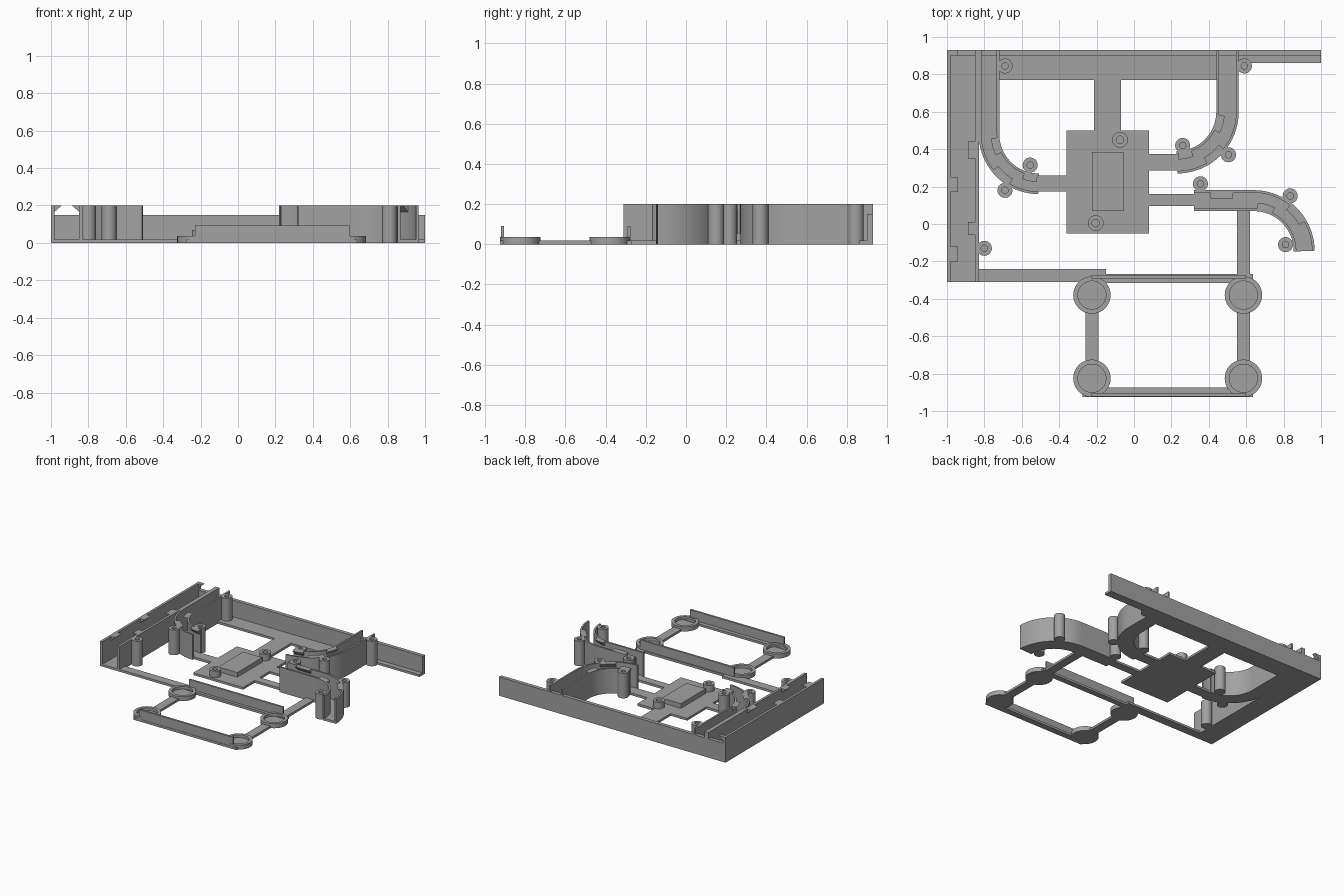
import bpy, bmesh, math
from mathutils import Vector

cube = bpy.data.objects.get("Cube")
if cube:
    bpy.data.objects.remove(cube, do_unlink=True)

grey = bpy.data.materials.new("plain grey")
grey.use_nodes = True
grey.diffuse_color = (0.36, 0.36, 0.36, 1)
grey.node_tree.nodes["Principled BSDF"].inputs["Base Color"].default_value = grey.diffuse_color

FLOOR, TALL, CATCH = 0.018, 0.2, 0.15


def finish(name, bm, smooth=False):
    bmesh.ops.recalc_face_normals(bm, faces=bm.faces)
    mesh = bpy.data.meshes.new(name)
    bm.to_mesh(mesh)
    bm.free()
    mesh.materials.append(grey)
    obj = bpy.data.objects.new(name, mesh)
    bpy.context.collection.objects.link(obj)
    if smooth:
        bpy.ops.object.select_all(action='DESELECT')
        obj.select_set(True)
        bpy.context.view_layer.objects.active = obj
        bpy.ops.object.shade_smooth_by_angle(angle=math.radians(30))
    return obj


def box(name, x0, x1, y0, y1, z1=FLOOR, z0=0):
    bm = bmesh.new()
    bmesh.ops.create_cube(bm, size=1)
    for v in bm.verts:
        v.co = ((x0, x1)[v.co.x > 0], (y0, y1)[v.co.y > 0], (z0, z1)[v.co.z > 0])
    return finish(name, bm)


def arc(cx, cy, r, a0, a1, steps=20):
    angles = [math.radians(a0 + (a1 - a0) * i / steps) for i in range(steps + 1)]
    return [(cx + r * math.cos(a), cy + r * math.sin(a)) for a in angles]


def sweep(name, path, profile):
    """Sweep a closed (left offset, height) profile along a flat path."""
    pts = [Vector(p) for p in path]
    bm = bmesh.new()
    rings = []
    for i, p in enumerate(pts):
        d = (pts[min(i + 1, len(pts) - 1)] - pts[max(i - 1, 0)]).normalized()
        n = Vector((-d.y, d.x))
        rings.append([bm.verts.new((*(p + n * u), z)) for u, z in profile])
    count = len(profile)
    for a, b in zip(rings, rings[1:]):
        for j in range(count):
            k = (j + 1) % count
            bm.faces.new((a[j], a[k], b[k], b[j]))
    bm.faces.new(rings[0])
    bm.faces.new(rings[-1])
    return finish(name, bm, True)


def channel(name, path, w, t):
    profile = [(-w, 0), (w, 0), (w, TALL), (w - t, TALL), (w - t, FLOOR),
               (t - w, FLOOR), (t - w, TALL), (-w, TALL)]
    return sweep(name, path, profile)


def catch(name, path, w, side, reach=0.045):
    """Chamfered lip overhanging a channel from one wall."""
    return sweep(name, path, [(side * w, CATCH), (side * w, TALL), (side * (w - reach), TALL)])


def cup(name, x, y, outer, inner, height, bottom, steps=32):
    """Round post or cup with a blind bore."""
    bm = bmesh.new()
    rings = []
    for r, z in ((outer, 0), (outer, height), (inner, height), (inner, bottom)):
        rings.append([bm.verts.new((px, py, z)) for px, py in arc(x, y, r, 0, 360, steps)[:-1]])
    for a, b in zip(rings, rings[1:]):
        for i in range(steps):
            k = (i + 1) % steps
            bm.faces.new((a[i], a[k], b[k], b[i]))
    bm.faces.new(rings[0])
    bm.faces.new(rings[-1])
    return finish(name, bm, True)


# Long straight side channel with its catches
channel("side_channel", [(-0.915, 0.93), (-0.915, -0.31)], 0.085, 0.02)
for side, y0, y1 in ((-1, 0.17, 0.25), (-1, -0.2, -0.12), (-1, 0.9, 0.93),
                     (1, 0.35, 0.44), (1, -0.06, 0.01)):
    catch("side_channel_catch", [(-0.915, y1), (-0.915, y0)], 0.085, side, 0.058)

# Curved channels: lead-in point, arc centre, radius, angles, half width, inner side
curves = (
    ("left_curved_channel", (-0.775, 0.93), (-0.51, 0.48), 0.265, 180, 270, 0.055, 1),
    ("rear_curved_channel", (0.5, 0.93), (0.23, 0.6), 0.27, 0, -90, 0.06, -1),
    ("front_curved_channel", (0.32, 0.125), (0.64, -0.145), 0.27, 90, 0, 0.056, -1),
)
for name, start, (cx, cy), r, a0, a1, w, inner in curves:
    channel(name, [start] + arc(cx, cy, r, a0, a1), w, 0.014)
    turn = 1 if a1 > a0 else -1
    for side, b0, b1 in ((inner, 5, 26), (-inner, 38, 60), (inner, 70, 88)):
        if name.startswith("front") and b0 > 60:
            continue
        catch(name + "_catch", arc(cx, cy, r, a0 + turn * b0, a0 + turn * b1, 6), w, side)
catch("front_straight_catch", [(0.41, 0.125), (0.53, 0.125)], 0.056, 1)

# Rear floor strip, rear wall and its extension
box("rear_floor", -0.83, 0.56, 0.77, 0.93)
box("rear_wall", -1, 1, 0.9, 0.93, CATCH)
box("rear_extension_floor", 0.56, 1, 0.86, 0.93)

# Centre plate with linking arms and raised block
box("centre_plate", -0.36, 0.08, -0.05, 0.5)
box("centre_neck", -0.215, -0.07, 0.5, 0.77)
box("left_link", -0.53, -0.36, 0.175, 0.26)
box("rear_link", 0.08, 0.26, 0.285, 0.375)
box("front_link", 0.08, 0.35, 0.095, 0.16)
box("raised_block", -0.225, -0.055, 0.07, 0.385, 0.055)
for x, y in ((-0.075, 0.45), (-0.205, 0.005)):
    cup("plate_boss", x, y, 0.042, 0.02, 0.07, FLOOR)

# Tall screw posts
for x, y in ((-0.69, 0.845), (-0.555, 0.315), (-0.69, 0.18), (-0.8, -0.13), (0.59, 0.845),
             (0.26, 0.42), (0.505, 0.37), (0.355, 0.215), (0.835, 0.15), (0.81, -0.11)):
    cup("screw_post", x, y, 0.04, 0.017, TALL, 0.05)

# Front frame: cups at the corners, bars and upright rails
box("frame_bar", -0.84, -0.15, -0.31, -0.24)
box("frame_link", 0.55, 0.62, -0.28, 0.07)
for x in (-0.225, 0.585):
    box("frame_side_bar", x - 0.035, x + 0.035, -0.74, -0.46)
    for y in (-0.38, -0.825):
        cup("corner_cup", x, y, 0.1, 0.075, 0.036, 0.014, 40)
for name, x0, y0, y1, w0 in (("front_rail", -0.275, -0.925, -0.875, -0.922),
                             ("rear_rail", -0.23, -0.315, -0.268, -0.292)):
    box(name + "_floor", x0, 0.636, y0, y1)
    box(name + "_wall", -0.23, 0.6, w0, w0 + 0.016, 0.092)
